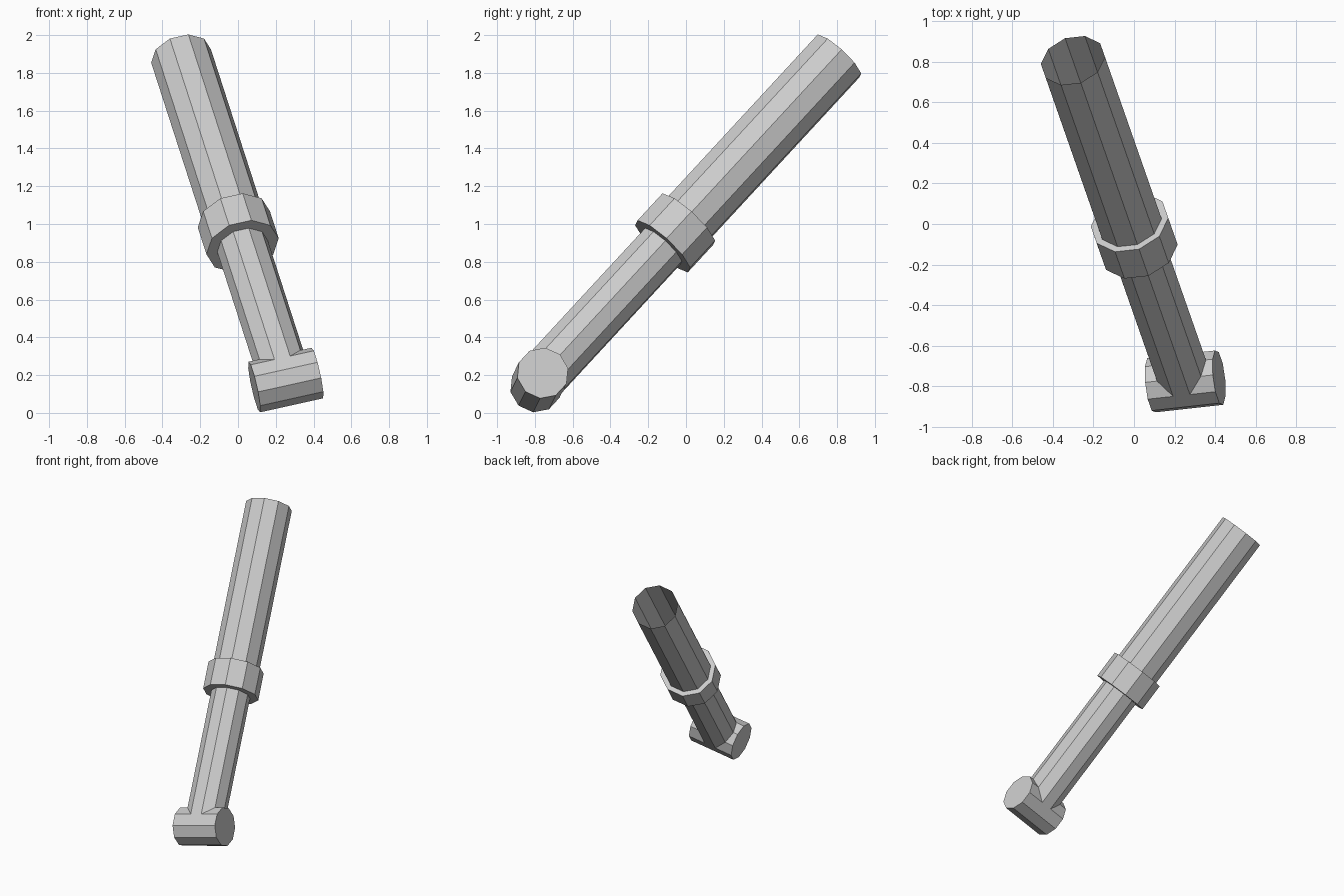
import bpy
import bmesh
import math
from mathutils import Matrix, Vector

if "Cube" in bpy.data.objects:
    bpy.data.objects.remove(bpy.data.objects["Cube"])

# Frame of the strut: local z runs along the shaft, local x along the cross pin
ORIGIN = Vector((0.253, -0.777, 0.174))
z = Vector((-0.231, 0.660, 0.7146)).normalized()
x = Vector((0.974, 0.097, 0.204))
x = (x - z * x.dot(z)).normalized()
y = z.cross(x)
FRAME = Matrix.Translation(ORIGIN) @ Matrix((x, y, z)).transposed().to_4x4()


def cylinder(name, radius, start, end, capped=True, turn=Matrix()):
    """Ten-sided cylinder between two heights along the local axis."""
    bm = bmesh.new()
    bmesh.ops.create_cone(bm, cap_ends=capped, segments=10, radius1=radius,
                          radius2=radius, depth=end - start)
    spin = Matrix.Rotation(math.pi / 2, 4, 'Z')  # vertex on local x
    shift = Matrix.Translation((0, 0, (start + end) / 2))
    bm.transform(turn @ shift @ spin)
    mesh = bpy.data.meshes.new(name)
    bm.to_mesh(mesh)
    bm.free()
    ob = bpy.data.objects.new(name, mesh)
    ob.matrix_world = FRAME
    bpy.context.collection.objects.link(ob)
    return ob


# Cross pin at the lower end
cylinder("cross_pin", 0.138, -0.172, 0.172, turn=Matrix.Rotation(math.pi / 2, 4, 'Y'))
# Inner rod from the pin into the collar
cylinder("inner_rod", 0.138, 0.0, 1.05)
# Collar joining rod and sleeve
cylinder("collar", 0.197, 0.99, 1.19)
# Outer sleeve, an open thin tube at the top
cylinder("outer_sleeve", 0.163, 1.09, 2.40, capped=False)
